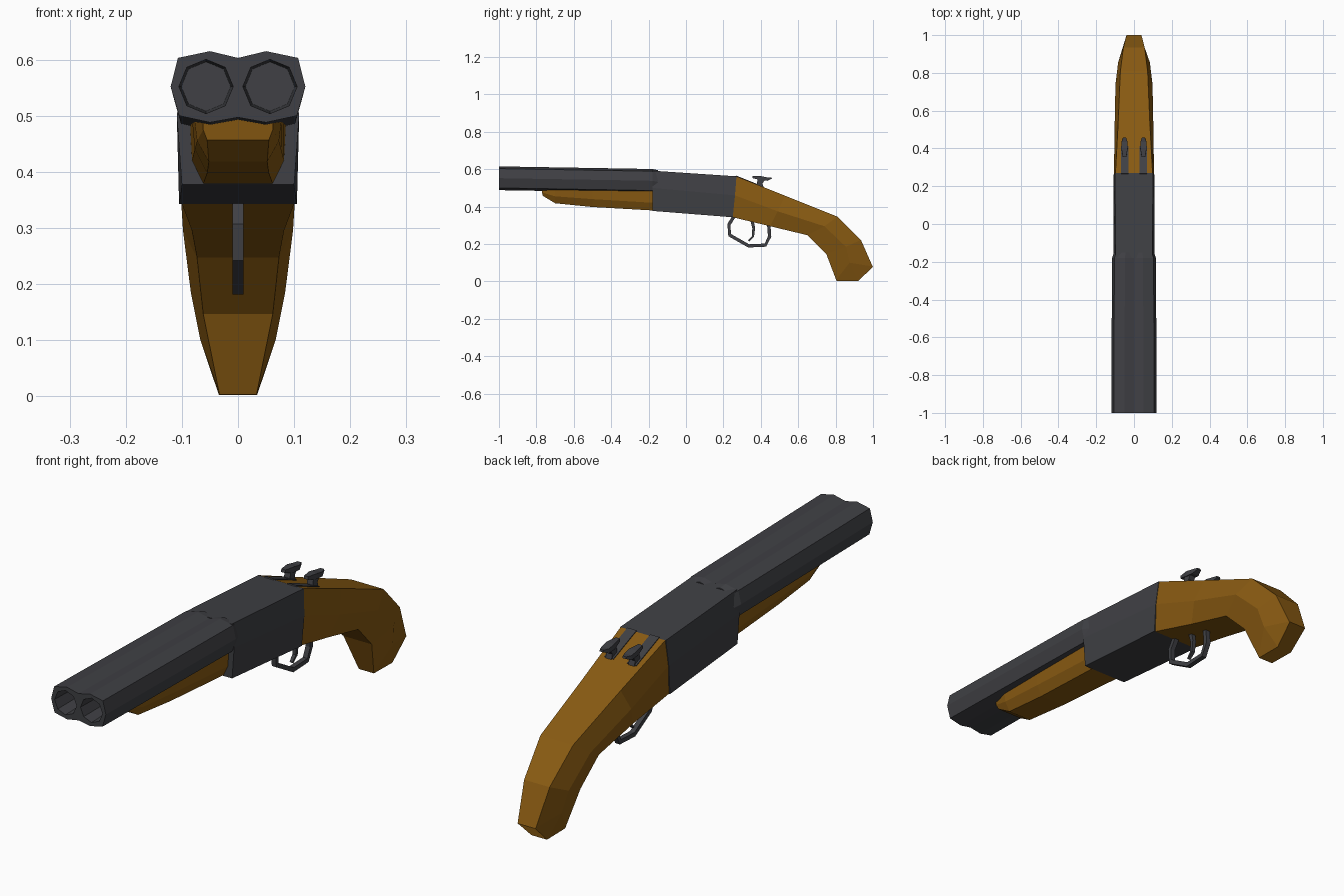
import bpy, bmesh, math
from mathutils import Vector

if "Cube" in bpy.data.objects:
    bpy.data.objects.remove(bpy.data.objects["Cube"])


def material(name, rgb):
    m = bpy.data.materials.new(name)
    m.diffuse_color = (*rgb, 1)
    m.use_nodes = True
    m.node_tree.nodes["Principled BSDF"].inputs["Base Color"].default_value = m.diffuse_color
    return m


steel = material("steel", (0.05, 0.051, 0.058))
wood = material("wood", (0.25, 0.103, 0.006))


def finish(name, bm, mat):
    bmesh.ops.recalc_face_normals(bm, faces=bm.faces)
    me = bpy.data.meshes.new(name)
    bm.to_mesh(me)
    bm.free()
    ob = bpy.data.objects.new(name, me)
    bpy.context.collection.objects.link(ob)
    if mat:
        me.materials.append(mat)
    return ob


def loft(name, sections, mat, mirror=True):
    """Bridge rings; with mirror, each section is a half outline from top to bottom."""
    bm = bmesh.new()
    rings = []
    for s in sections:
        pts = list(s)
        if mirror:
            pts += [(-x, y, z) for x, y, z in reversed(s) if x > 0]
        rings.append([bm.verts.new(p) for p in pts])
    n = len(rings[0])
    for a, b in zip(rings, rings[1:]):
        for i in range(n):
            j = (i + 1) % n
            bm.faces.new((a[i], a[j], b[j], b[i]))
    bm.faces.new(rings[0])
    bm.faces.new(rings[-1])
    return finish(name, bm, mat)


def strip(name, path, x, width, thick, mat):
    """Rectangular bar swept along a (y, z) path; thick may vary per point."""
    secs = []
    for i, p in enumerate(path):
        p = Vector(p)
        a = Vector(path[max(i - 1, 0)])
        b = Vector(path[min(i + 1, len(path) - 1)])
        d = (b - a).normalized()
        nrm = Vector((-d.y, d.x)) * thick[i % len(thick)] / 2
        w = width[i % len(width)] / 2
        secs.append([(x + sx * w, p.x + sn * nrm.x, p.y + sn * nrm.y)
                     for sx, sn in ((-1, -1), (1, -1), (1, 1), (-1, 1))])
    return loft(name, secs, mat, mirror=False)


# twin barrel block, narrowing where it meets the receiver
half = [(0, .603), (.05, .615), (.107, .603), (.12, .552),
        (.105, .50), (.05, .488), (0, .497)]
barrels = loft("barrels", [[(x * s, y, z + dz) for x, z in half]
                           for y, dz, s in ((-1, 0, 1), (-.18, -.014, .97), (-.15, -.02, .88))], steel)

# octagonal bores
for side in (-1, 1):
    rings = []
    for y, r in ((-1.05, .05), (-.87, .044)):
        rings.append([(side * .057 + r * math.cos(i * math.pi / 4), y,
                       .552 + r * math.sin(i * math.pi / 4)) for i in range(8)])
    cutter = loft("bore_cutter", rings, steel, mirror=False)
    cutter.hide_render = True
    cutter.hide_viewport = True
    cutter.display_type = 'WIRE'
    mod = barrels.modifiers.new("bore", 'BOOLEAN')
    mod.operation = 'DIFFERENCE'
    mod.object = cutter
    mod.solver = 'EXACT'

# receiver
loft("receiver", [
    [(.098, -.18, .592), (.109, -.18, .50), (.100, -.18, .377)],
    [(.100, .27, .562), (.108, .262, .46), (.105, .25, .343)]], steel)

# fore-end under the barrels
loft("fore_end", [
    [(.062, -.77, .495), (.062, -.77, .475), (.055, -.765, .457)],
    [(.078, -.70, .495), (.073, -.70, .455), (.052, -.70, .418)],
    [(.082, -.50, .495), (.077, -.50, .44), (.055, -.50, .398)],
    [(.086, -.17, .495), (.082, -.17, .42), (.062, -.17, .379)]], wood)

# stock and pistol grip with a bevelled butt
loft("stock", [
    [(.098, .27, .562), (.106, .262, .46), (.100, .25, .343)],
    [(.084, .53, .458), (.103, .49, .375), (.082, .45, .295)],
    [(.072, .81, .346), (.098, .74, .295), (.073, .65, .247)],
    [(.056, .935, .222), (.084, .855, .185), (.062, .75, .147)],
    [(.040, .998, .080), (.067, .875, .100), (.034, .803, .008)],
    [(.039, 1.0, .078), (.034, .92, .002), (.033, .805, .003)]], wood)

# trigger guard and trigger
strip("trigger_guard", [(.258, .35), (.230, .305), (.233, .248), (.335, .190),
                        (.425, .194), (.447, .24), (.442, .31)], 0, [.02], [.018], steel)
strip("trigger", [(.352, .33), (.362, .285), (.358, .24), (.335, .217)],
      0, [.018, .016, .015, .012], [.018, .015, .012, .008], steel)

# hammers on inlaid plates
for side, label in ((-1, "left"), (1, "right")):
    x = side * .05
    strip(label + "_hammer_plate", [(.265, .561), (.41, .503)], x, [.04], [.012], steel)
    strip(label + "_hammer_post", [(.40, .49), (.394, .525), (.405, .553)],
          x, [.026], [.036, .03, .04], steel)
    strip(label + "_hammer_spur", [(.355, .559), (.40, .552), (.435, .547), (.458, .553)],
          x, [.018, .034, .032, .016], [.012, .022, .018, .008], steel)
